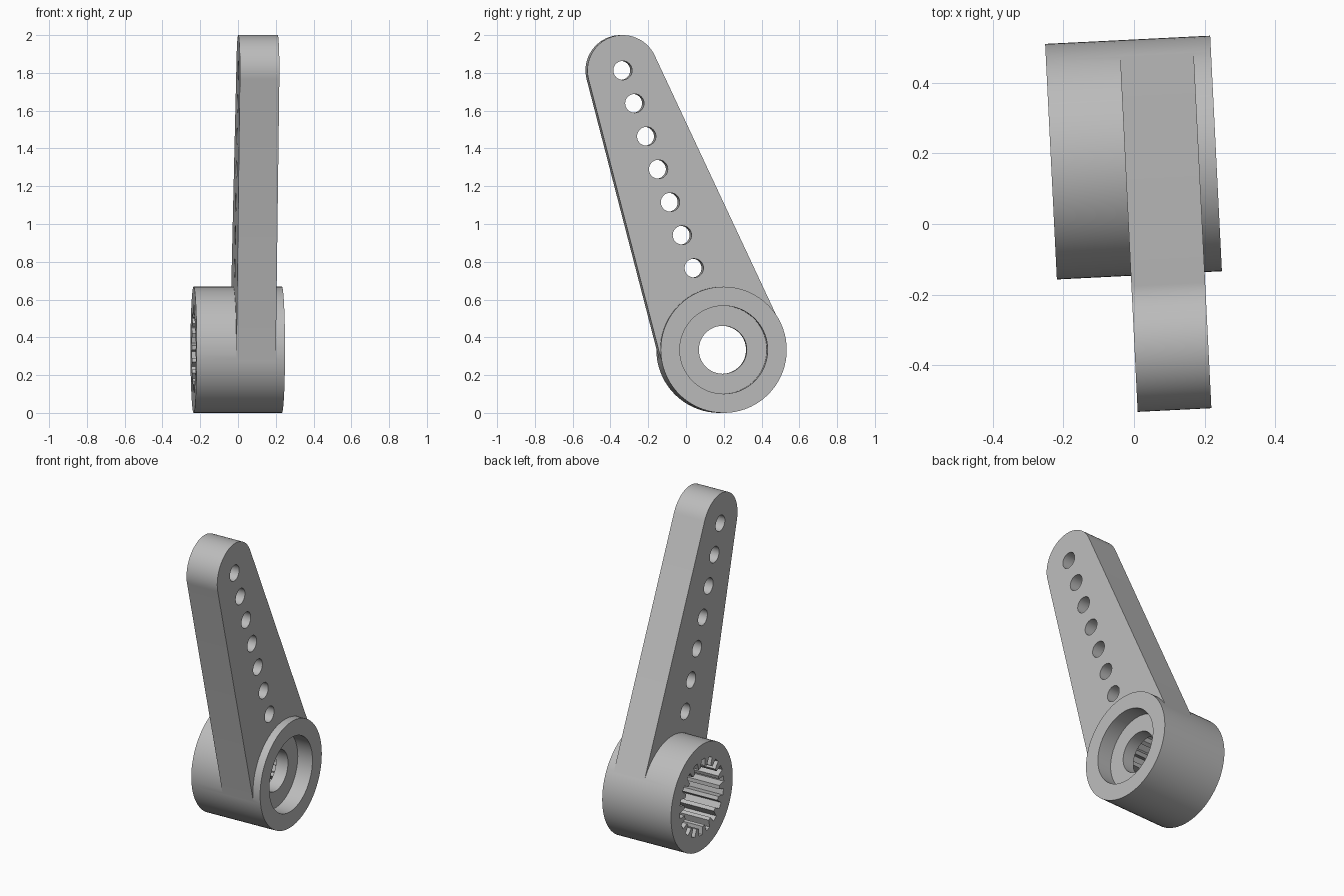
import bpy
import bmesh
from math import sin, cos, pi, acos, atan2, hypot, radians

default = bpy.data.objects.get("Cube")
if default:
    bpy.data.objects.remove(default, do_unlink=True)

grey = bpy.data.materials.new("plain_grey")
grey.use_nodes = True
colour = (0.5, 0.5, 0.5, 1)
grey.diffuse_color = colour
grey.node_tree.nodes["Principled BSDF"].inputs["Base Color"].default_value = colour

# Main layout: hub and tip centres in the (y, z) plane
HUB, HUB_R = (0.188, 0.334), 0.334
TIP, TIP_R = (-0.345, 1.813), 0.187
BACK, FRONT = -0.226, 0.242


def arc(centre, radius, start, end, steps):
    return [(centre[0] + radius * cos(start + (end - start) * i / steps),
             centre[1] + radius * sin(start + (end - start) * i / steps))
            for i in range(steps + 1)]


def circle(centre, radius, steps=72):
    return arc(centre, radius, 0, 2 * pi, steps)[:-1]


def prism(name, outline, x0, x1):
    """Extrude a (y, z) outline along x."""
    bm = bmesh.new()
    face = bm.faces.new([bm.verts.new((x0, y, z)) for y, z in outline])
    made = bmesh.ops.extrude_face_region(bm, geom=[face])["geom"]
    moved = [v for v in made if isinstance(v, bmesh.types.BMVert)]
    bmesh.ops.translate(bm, verts=moved, vec=(x1 - x0, 0, 0))
    bmesh.ops.recalc_face_normals(bm, faces=bm.faces)
    mesh = bpy.data.meshes.new(name)
    bm.to_mesh(mesh)
    bm.free()
    mesh.materials.append(grey)
    obj = bpy.data.objects.new(name, mesh)
    bpy.context.collection.objects.link(obj)
    return obj


def combine(target, other, operation):
    mod = target.modifiers.new("combine", "BOOLEAN")
    mod.operation = operation
    mod.solver = "EXACT"
    mod.object = other
    bpy.context.view_layer.objects.active = target
    bpy.ops.object.modifier_apply(modifier=mod.name)
    bpy.data.objects.remove(other, do_unlink=True)


# Hub cylinder
horn = prism("servo_horn", circle(HUB, HUB_R), BACK, FRONT)

# Tapered arm: tangent outline around both ends, a hair inside the hub wall
dy, dz = TIP[0] - HUB[0], TIP[1] - HUB[1]
lean = atan2(dz, dy)
base_r = HUB_R - 0.002
spread = acos((base_r - TIP_R) / hypot(dy, dz))
outline = arc(TIP, TIP_R, lean - spread, lean + spread, 32)
outline += arc(HUB, base_r, lean + spread, lean + 2 * pi - spread, 40)
combine(horn, prism("arm", outline, -0.016, 0.193), "UNION")

# Row of seven linkage holes
for i in range(7):
    centre = (TIP[0] + 0.063 * i, TIP[1] - 0.1744 * i)
    combine(horn, prism("hole_cutter", circle(centre, 0.05, 32), -0.1, 0.3), "DIFFERENCE")

# Screw recess and through hole
combine(horn, prism("recess_cutter", circle(HUB, 0.233), FRONT - 0.1, 0.4), "DIFFERENCE")
combine(horn, prism("screw_cutter", circle(HUB, 0.127), -0.4, 0.4), "DIFFERENCE")

# Toothed socket on the far side
teeth = 18
socket = []
for i in range(teeth):
    for step, radius in ((0.0, 0.19), (0.35, 0.19), (0.45, 0.238), (0.9, 0.238)):
        a = 2 * pi * (i + step) / teeth
        socket.append((HUB[0] + radius * cos(a), HUB[1] + radius * sin(a)))
combine(horn, prism("socket_cutter", socket, -0.4, FRONT - 0.18), "DIFFERENCE")

# Slight turn about the vertical, then smooth the round walls
horn.rotation_euler.z = radians(2.85)
bpy.ops.object.select_all(action="DESELECT")
horn.select_set(True)
bpy.context.view_layer.objects.active = horn
bpy.ops.object.shade_smooth_by_angle(angle=radians(25))
